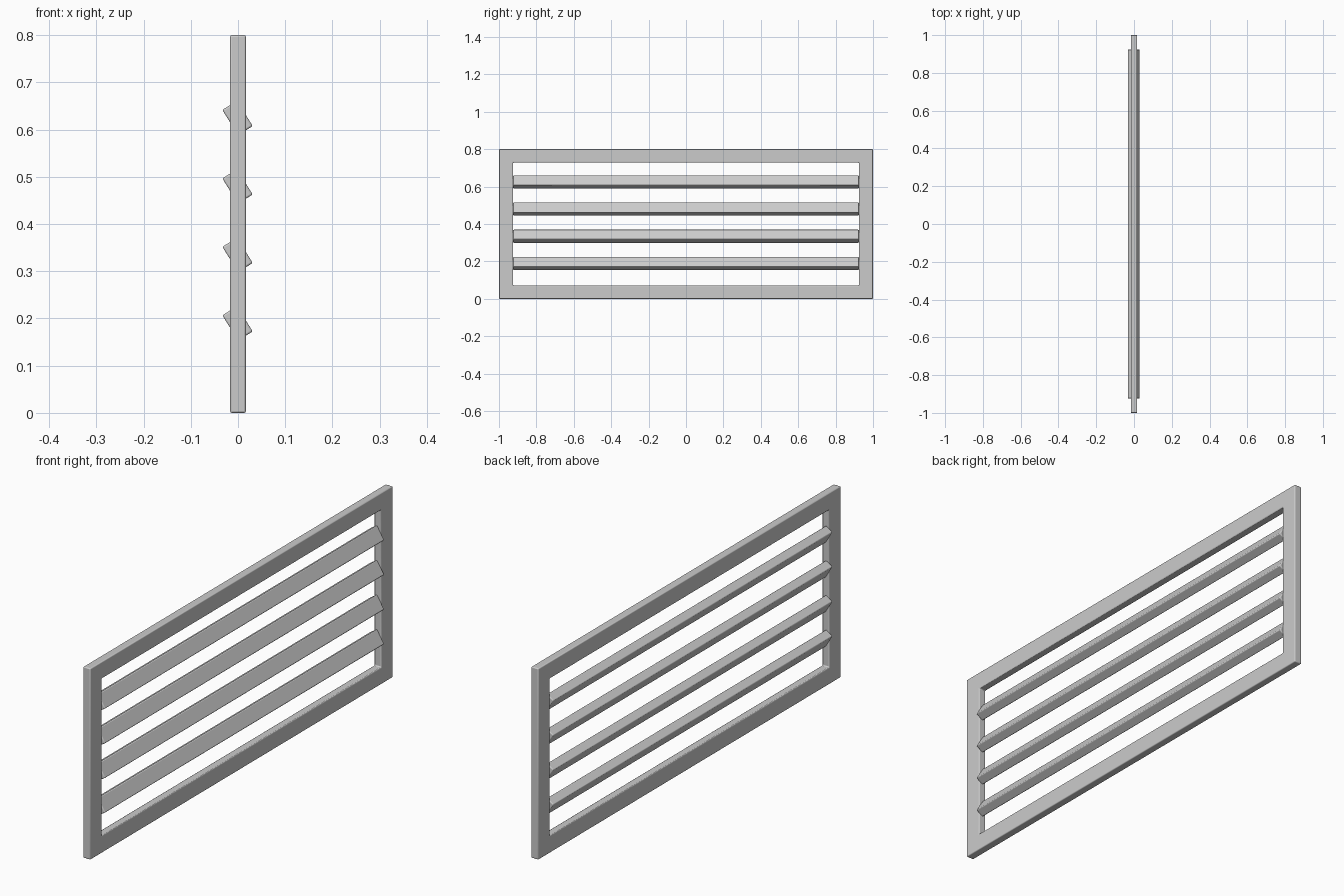
import bpy, bmesh
from math import radians

if "Cube" in bpy.data.objects:
    bpy.data.objects.remove(bpy.data.objects["Cube"])

W, H, T = 1.0, 0.8, 0.0168          # half length, height, half thickness
IY, IZ0, IZ1 = 0.924, 0.071, 0.729  # opening


def finish(obj, width):
    bev = obj.modifiers.new("rounded_edges", 'BEVEL')
    bev.width = width
    bev.segments = 3
    bev.limit_method = 'ANGLE'
    bev.angle_limit = radians(40)
    bpy.ops.object.select_all(action='DESELECT')
    obj.select_set(True)
    bpy.context.view_layer.objects.active = obj
    bpy.ops.object.shade_smooth_by_angle(angle=radians(35))


# Rectangular frame: outer and inner loops joined on both sides
bm = bmesh.new()


def loop(x, y, z0, z1):
    return [bm.verts.new((x, a, b)) for a, b in ((-y, z0), (y, z0), (y, z1), (-y, z1))]


rings = [loop(T, W, 0, H), loop(T, IY, IZ0, IZ1),
         loop(-T, IY, IZ0, IZ1), loop(-T, W, 0, H)]
for k in range(4):
    a, b = rings[k], rings[(k + 1) % 4]
    for i in range(4):
        j = (i + 1) % 4
        bm.faces.new((a[i], a[j], b[j], b[i]))
bmesh.ops.recalc_face_normals(bm, faces=bm.faces)
mesh = bpy.data.meshes.new("frame")
bm.to_mesh(mesh)
bm.free()
frame = bpy.data.objects.new("frame", mesh)
bpy.context.collection.objects.link(frame)
finish(frame, 0.004)

# Four tilted slats spanning the opening
for i in range(4):
    bpy.ops.mesh.primitive_cube_add(size=1, location=(-0.001, 0, 0.1895 + 0.145 * i))
    slat = bpy.context.object
    slat.name = f"slat_{i + 1}"
    for v in slat.data.vertices:
        v.co.x *= 0.0365
        v.co.y *= 2 * IY
        v.co.z *= 0.063
    slat.rotation_euler.y = radians(-32)
    finish(slat, 0.004)
